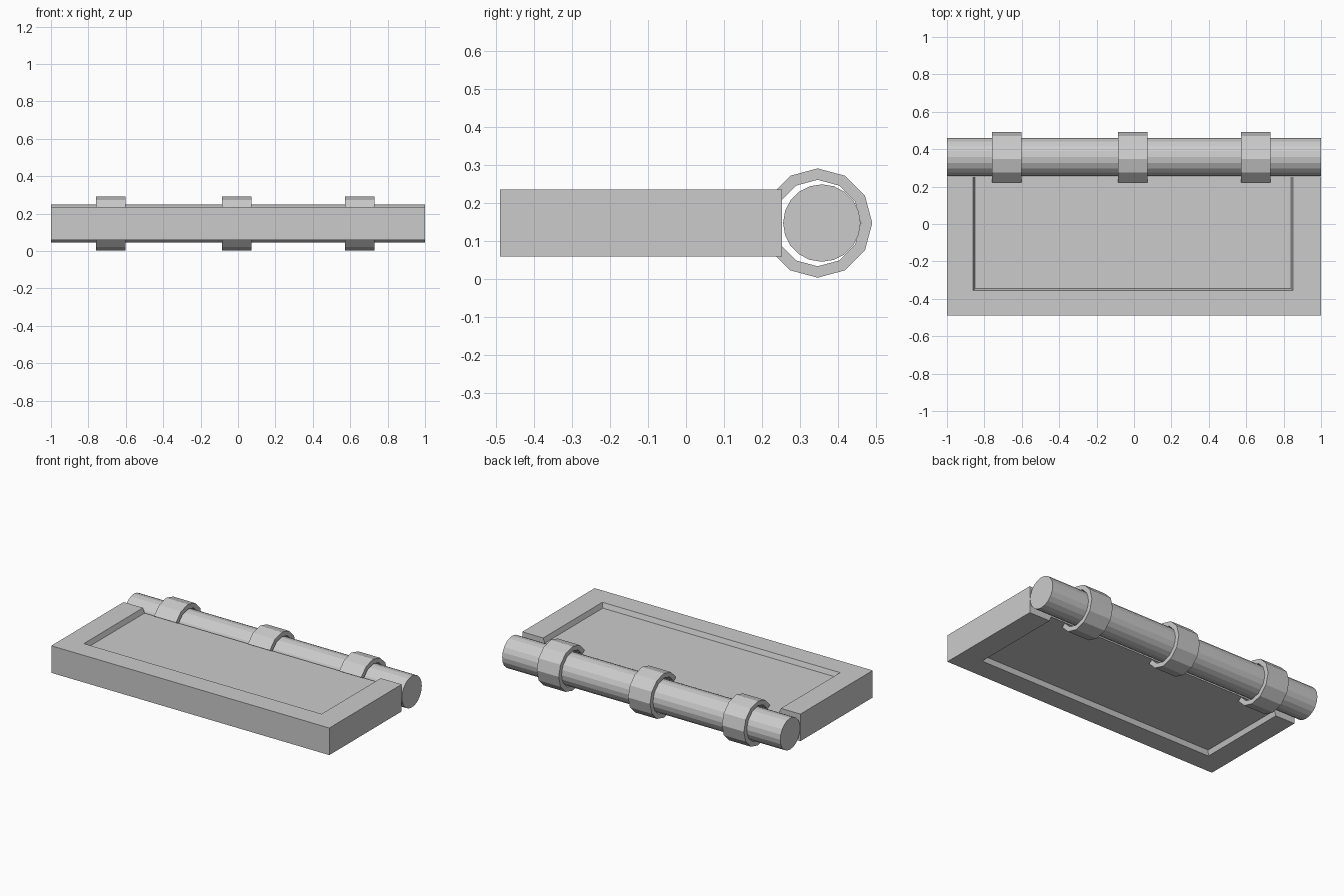
import bpy, bmesh, math

if "Cube" in bpy.data.objects:
    bpy.data.objects.remove(bpy.data.objects["Cube"])


def make_object(name, bm):
    bmesh.ops.recalc_face_normals(bm, faces=bm.faces)
    mesh = bpy.data.meshes.new(name)
    bm.to_mesh(mesh)
    bm.free()
    obj = bpy.data.objects.new(name, mesh)
    bpy.context.collection.objects.link(obj)
    return obj


def loft(name, rings, quads=None):
    """Join equal-length closed loops; cap both ends (with quads if given)."""
    bm = bmesh.new()
    loops = [[bm.verts.new(p) for p in r] for r in rings]
    n = len(loops[0])
    for a, b in zip(loops, loops[1:]):
        for i in range(n):
            j = (i + 1) % n
            bm.faces.new((a[i], a[j], b[j], b[i]))
    for end in (loops[0], loops[-1]):
        for q in quads or [range(n)]:
            bm.faces.new([end[i] for i in q])
    return make_object(name, bm)


BACK, FRONT = 0.253, -0.49
Z_MID = 0.147


# U-shaped frame, open at the back, with slightly sloped inner walls
def u_loop(z, o):
    xl, xr, yi = -0.86 + o, 0.85 - o, -0.355 + o
    return [(x, y, z) for x, y in (
        (-1, BACK), (-1, FRONT), (1, FRONT), (1, BACK),
        (xr, BACK), (xr, yi), (xl, yi), (xl, BACK))]


loft("frame",
     [u_loop(z, o) for z, o in ((0.059, 0), (0.09, 0.011), (0.204, 0.011), (0.235, 0))],
     [(0, 1, 6, 7), (1, 2, 5, 6), (2, 3, 4, 5)])


# Recessed panel filling the frame
def panel_loop(z):
    return [(x, y, z) for x, y in (
        (-0.849, BACK), (-0.849, -0.344), (0.839, -0.344), (0.839, BACK))]


loft("panel", [panel_loop(0.09), panel_loop(0.204)])


# Hinge rod along x
def rod_loop(x, sides=20, r=0.102):
    return [(x, 0.358 + r * math.cos(2 * math.pi * i / sides),
             Z_MID + r * math.sin(2 * math.pi * i / sides)) for i in range(sides)]


loft("hinge_rod", [rod_loop(-1), rod_loop(1)])

# Open clasp rings that hold the rod to the panel
for label, x0 in (("left", -0.76), ("middle", -0.085), ("right", 0.572)):
    rings = []
    for deg in range(-150, 151, 30):
        c, s = math.cos(math.radians(deg)), math.sin(math.radians(deg))
        rings.append([(x, 0.347 + r * c, Z_MID + r * s) for x, r in (
            (x0, 0.144), (x0 + 0.158, 0.144), (x0 + 0.158, 0.114), (x0, 0.114))])
    loft(f"{label}_clasp", rings)
